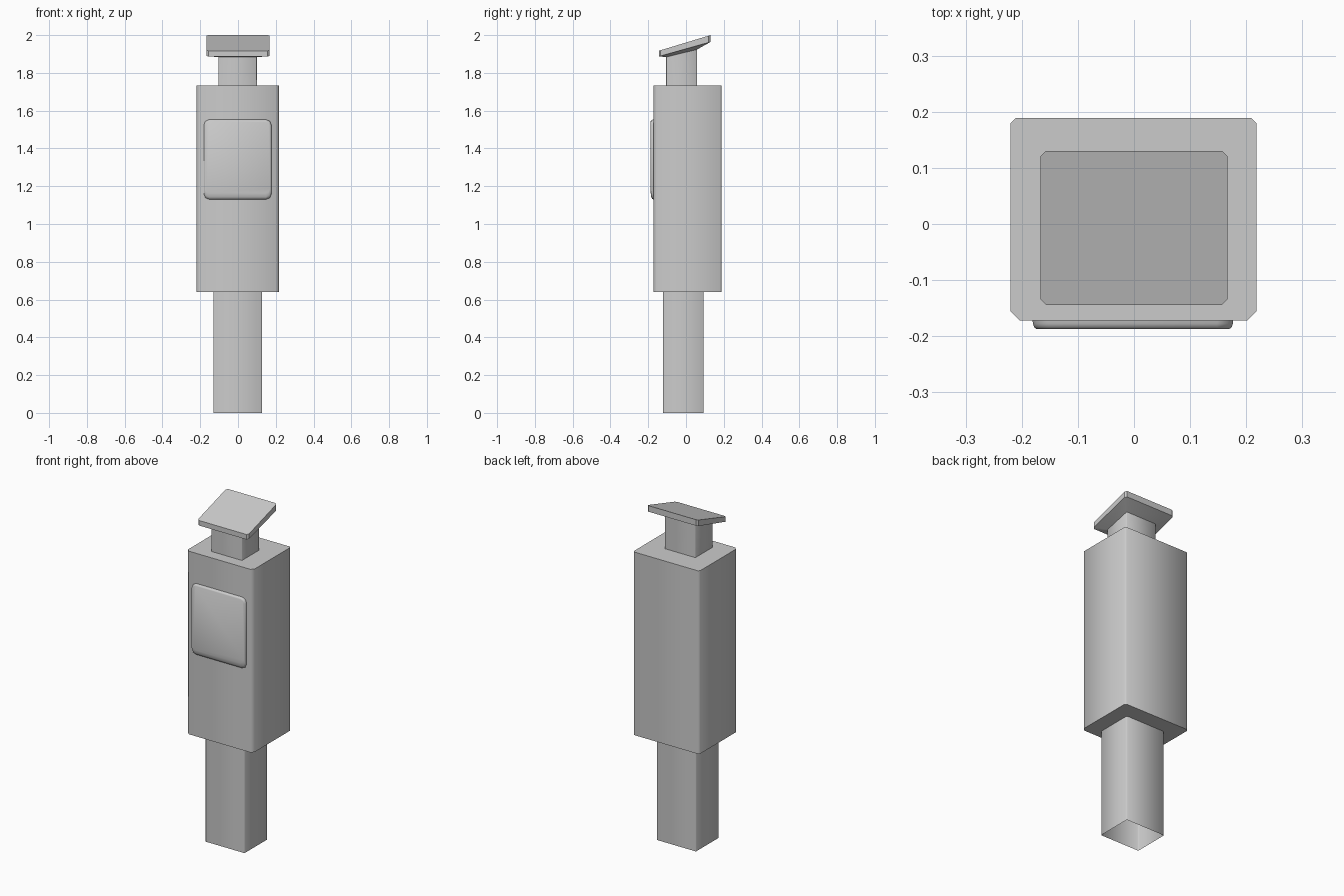
import bpy

cube = bpy.data.objects.get("Cube")
if cube:
    bpy.data.objects.remove(cube, do_unlink=True)

grey = bpy.data.materials.new("light grey")
grey.use_nodes = True
COLOUR = (0.6, 0.6, 0.6, 1)
grey.diffuse_color = COLOUR
grey.node_tree.nodes["Principled BSDF"].inputs["Base Color"].default_value = COLOUR


def rect(x0, x1, y0, y1, front, back):
    """Rectangle with cut corners, counter-clockwise, front edge first."""
    return [(x0 + front, y0), (x1 - front, y0), (x1, y0 + front), (x1, y1 - back),
            (x1 - back, y1), (x0 + back, y1), (x0, y1 - back), (x0, y0 + front)]


def loft(name, rings, bottom=True, top=True, angle=0.5):
    """Join matching rings of points into one skin with optional caps."""
    n = len(rings[0])
    verts = [p for ring in rings for p in ring]
    faces = [(r * n + i, r * n + (i + 1) % n, (r + 1) * n + (i + 1) % n, (r + 1) * n + i)
             for r in range(len(rings) - 1) for i in range(n)]
    if bottom:
        faces.append(tuple(reversed(range(n))))
    if top:
        faces.append(tuple(range(len(verts) - n, len(verts))))
    mesh = bpy.data.meshes.new(name)
    mesh.from_pydata(verts, [], faces)
    mesh.materials.append(grey)
    obj = bpy.data.objects.new(name, mesh)
    bpy.context.collection.objects.link(obj)
    bpy.ops.object.select_all(action='DESELECT')
    obj.select_set(True)
    bpy.context.view_layer.objects.active = obj
    bpy.ops.object.shade_smooth_by_angle(angle=angle)
    return obj


def level(outline, z):
    return [(x, y, z) for x, y in outline]


def sloped(outline, z_front, z_back, y0, y1):
    return [(x, y, z_front + (z_back - z_front) * (y - y0) / (y1 - y0))
            for x, y in outline]


# Hollow post, open at the foot
post = rect(-0.131, 0.128, -0.121, 0.093, 0.004, 0.004)
loft("post", [level(post, 0), level(post, 0.64)], bottom=False, top=False, angle=0.9)

# Main housing, with wider cuts on the front corners
body = rect(-0.22, 0.218, -0.172, 0.189, 0.016, 0.009)
loft("housing", [level(body, 0.64), level(body, 1.732)], angle=0.9)

# Neck, topped by the sloping underside of the plate
neck = rect(-0.103, 0.1, -0.105, 0.059, 0.003, 0.003)
loft("neck", [level(neck, 1.73), sloped(neck, 1.884, 1.924, -0.105, 0.059)],
     bottom=False, top=False, angle=0.9)

# Tilted top plate
plate = rect(-0.167, 0.167, -0.144, 0.13, 0.01, 0.01)
loft("tilted_plate", [sloped(neck, 1.884, 1.924, -0.105, 0.059),
                      sloped(plate, 1.887, 1.964, -0.144, 0.13),
                      sloped(plate, 1.917, 2.0, -0.144, 0.13)], bottom=False, angle=0.2)

# Raised front panel: rounded outline with a soft, wider lower lip
def panel_ring(y, side, low, high, cut):
    x0, x1, z0, z1 = -0.181 + side, 0.177 - side, 1.13 + low, 1.553 - high
    k = cut * 0.3
    return [(x0 + cut, y, z0), (x1 - cut, y, z0), (x1 - k, y, z0 + k),
            (x1, y, z0 + cut), (x1, y, z1 - cut), (x1 - k, y, z1 - k),
            (x1 - cut, y, z1), (x0 + cut, y, z1), (x0 + k, y, z1 - k),
            (x0, y, z1 - cut), (x0, y, z0 + cut), (x0 + k, y, z0 + k)]


loft("front_panel", [panel_ring(-0.171, 0, 0, 0, 0.028),
                     panel_ring(-0.178, 0.001, 0.002, 0.001, 0.028),
                     panel_ring(-0.184, 0.003, 0.013, 0.004, 0.026),
                     panel_ring(-0.187, 0.007, 0.033, 0.009, 0.024)],
     bottom=False, angle=0.9)
